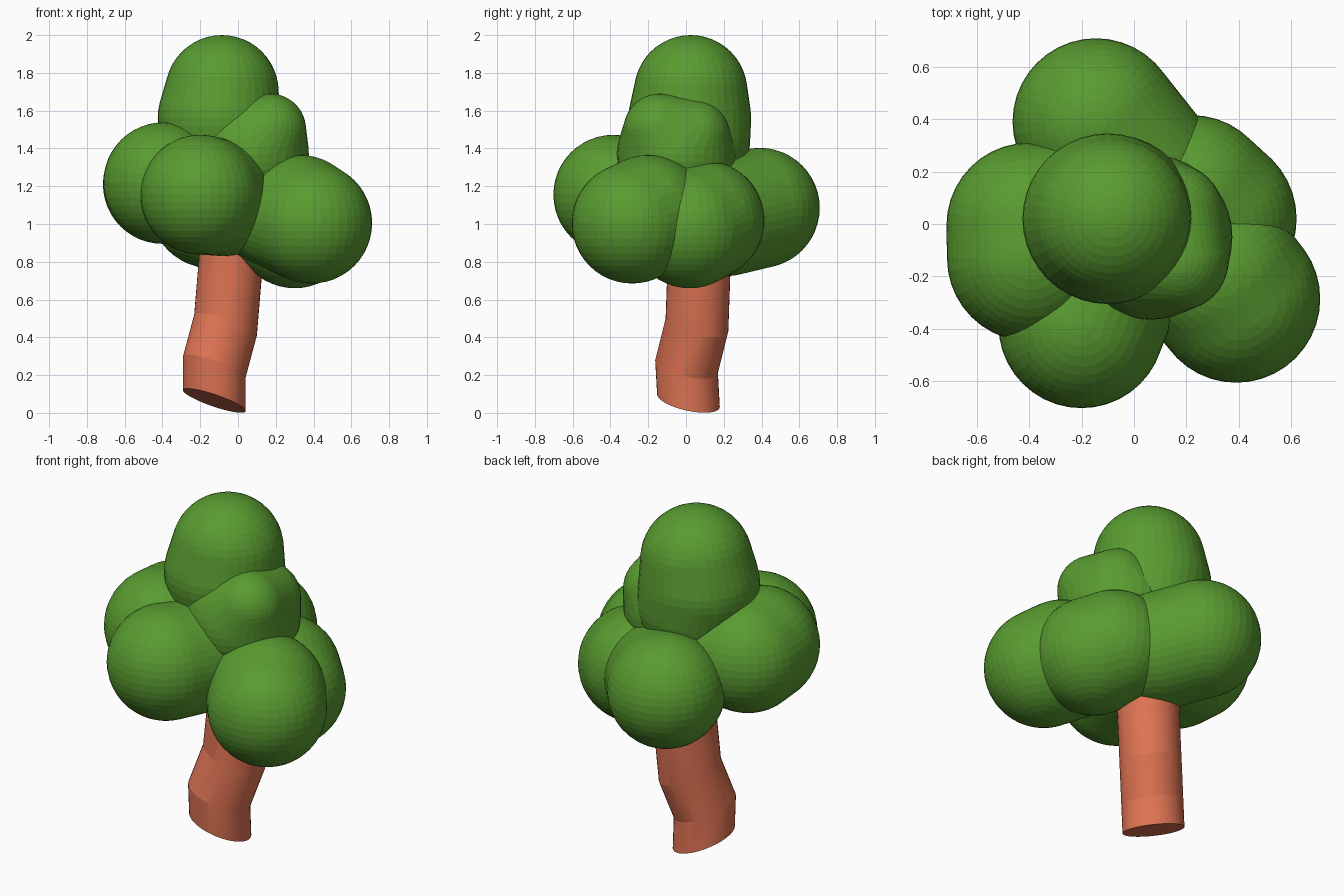
import bpy, bmesh, math
from mathutils import Matrix, Vector

if "Cube" in bpy.data.objects:
    bpy.data.objects.remove(bpy.data.objects["Cube"])


def material(name, rgb):
    m = bpy.data.materials.new(name)
    m.diffuse_color = (*rgb, 1)
    m.use_nodes = True
    m.node_tree.nodes["Principled BSDF"].inputs["Base Color"].default_value = m.diffuse_color
    return m


def finish(bm, name, mat):
    bmesh.ops.recalc_face_normals(bm, faces=bm.faces)
    mesh = bpy.data.meshes.new(name)
    bm.to_mesh(mesh)
    bm.free()
    mesh.materials.append(mat)
    obj = bpy.data.objects.new(name, mesh)
    bpy.context.collection.objects.link(obj)
    return obj


def leaf_clump(name, balls, mat):
    """Skin of a clump: convex hull around balls given as (x, y, z, radius)."""
    bm = bmesh.new()
    for x, y, z, r in balls:
        bmesh.ops.create_uvsphere(bm, u_segments=40, v_segments=24, radius=r,
                                  matrix=Matrix.Translation((x, y, z)))
    res = bmesh.ops.convex_hull(bm, input=bm.verts)
    junk = {g for k in ("geom_interior", "geom_unused") for g in res[k]
            if isinstance(g, bmesh.types.BMVert)}
    bmesh.ops.delete(bm, geom=list(junk), context='VERTS')
    bmesh.ops.dissolve_limit(bm, angle_limit=math.radians(0.5),
                             verts=bm.verts, edges=bm.edges)
    finish(bm, name, mat)


green = material("leaf_green", (0.10, 0.33, 0.03))
bark = material("bark", (0.72, 0.17, 0.085))

# Trunk: bent tube with slanted rings
SIDES, R = 40, 0.166
path = [(-0.125, 0.013, 0.065), (-0.125, 0.003, 0.245),
        (-0.066, 0.058, 0.465), (-0.038, 0.070, 0.80), (-0.03, 0.07, 1.2)]
bm = bmesh.new()
rings = []
for c in path:
    ring = []
    for i in range(SIDES):
        a = 2 * math.pi * i / SIDES
        x, y = R * math.cos(a), R * math.sin(a)
        ring.append(bm.verts.new(Vector(c) + Vector((x, y, -0.33 * x - 0.2 * y))))
    rings.append(ring)
for lo, hi in zip(rings, rings[1:]):
    for i in range(SIDES):
        j = (i + 1) % SIDES
        bm.faces.new((lo[i], lo[j], hi[j], hi[i]))
bm.faces.new(rings[0][::-1])
bm.faces.new(rings[-1])
trunk = finish(bm, "trunk", bark)
bpy.context.view_layer.objects.active = trunk
trunk.select_set(True)
bpy.ops.object.shade_smooth_by_angle(angle=math.radians(12))

# Leaf clumps: an outer ball swept back toward the trunk
clumps = {
    "top_leaves": [(-0.085, 0.025, 1.70, 0.30), (-0.10, 0.02, 1.56, 0.325),
                   (-0.08, 0.03, 1.45, 0.31)],
    "upper_leaves": [(0.06, -0.05, 1.37, 0.315), (0.17, -0.14, 1.50, 0.19),
                     (0.15, 0.04, 1.47, 0.19)],
    "front_leaves": [(-0.20, -0.385, 1.155, 0.317), (-0.08, -0.10, 1.14, 0.31)],
    "left_leaves": [(-0.395, -0.13, 1.22, 0.318), (-0.40, -0.005, 1.21, 0.315),
                    (-0.15, 0.02, 1.20, 0.29)],
    "back_leaves": [(-0.145, 0.39, 1.085, 0.318), (0.0, 0.21, 1.04, 0.316)],
    "right_leaves": [(0.30, 0.02, 0.98, 0.32), (0.22, 0.10, 1.02, 0.315),
                     (0.10, 0.08, 1.06, 0.28)],
    "front_right_leaves": [(0.39, -0.285, 1.005, 0.32), (0.33, -0.20, 1.05, 0.315),
                           (0.17, -0.08, 1.06, 0.28)],
}
for name, balls in clumps.items():
    leaf_clump(name, balls, green)
